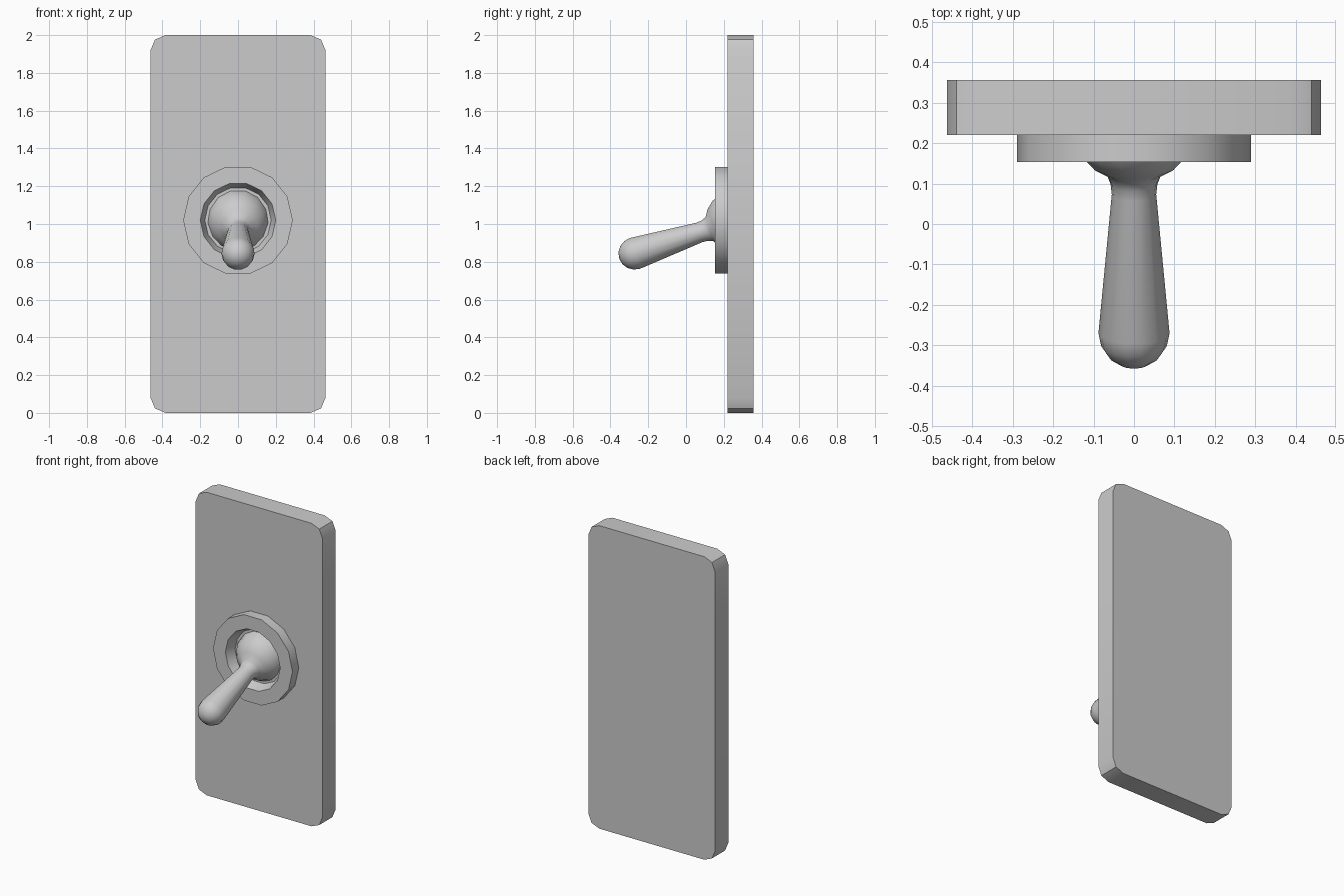
import bpy, bmesh, math
from mathutils import Matrix, Vector

if "Cube" in bpy.data.objects:
    bpy.data.objects.remove(bpy.data.objects["Cube"])

SIDES = 14
PIVOT = Vector((0, 0.27, 1.02))


def finish(bm, name, angle=35):
    bmesh.ops.remove_doubles(bm, verts=bm.verts, dist=1e-5)
    bmesh.ops.recalc_face_normals(bm, faces=bm.faces)
    me = bpy.data.meshes.new(name)
    bm.to_mesh(me)
    bm.free()
    ob = bpy.data.objects.new(name, me)
    bpy.context.collection.objects.link(ob)
    bpy.ops.object.select_all(action='DESELECT')
    ob.select_set(True)
    bpy.context.view_layer.objects.active = ob
    bpy.ops.object.shade_smooth_by_angle(angle=math.radians(angle))
    return ob


def lathe(name, profile, origin, tilt=0.0, closed=False, angle=35):
    """Revolve (radius, distance) points around an axis facing -y, tipped down by tilt."""
    mat = Matrix.Translation(origin) @ Matrix.Rotation(math.pi / 2 + tilt, 4, 'X')
    bm = bmesh.new()
    rings = []
    for r, s in profile:
        ring = []
        for i in range(SIDES):
            a = 2 * math.pi * i / SIDES
            ring.append(bm.verts.new(mat @ Vector((r * math.cos(a), r * math.sin(a), s))))
        rings.append(ring)
    pairs = list(zip(rings, rings[1:]))
    if closed:
        pairs.append((rings[-1], rings[0]))
    for a, b in pairs:
        for i in range(SIDES):
            j = (i + 1) % SIDES
            bm.faces.new((a[i], a[j], b[j], b[i]))
    if not closed:
        bm.faces.new(rings[0])
    return finish(bm, name, angle)


# Wall plate with chamfer-rounded corners
R, HW, Y0, Y1 = 0.08, 0.463, 0.22, 0.357
bm = bmesh.new()
outline = []
for k, (cx, cz) in enumerate([(HW - R, 2 - R), (R - HW, 2 - R), (R - HW, R), (HW - R, R)]):
    for step in range(3):
        a = math.radians(90 * k + 45 * step)
        outline.append(bm.verts.new((cx + R * math.cos(a), Y0, cz + R * math.sin(a))))
face = bm.faces.new(outline)
ext = bmesh.ops.extrude_face_region(bm, geom=[face], use_keep_orig=True)
bmesh.ops.translate(bm, vec=(0, Y1 - Y0, 0),
                    verts=[g for g in ext['geom'] if isinstance(g, bmesh.types.BMVert)])
finish(bm, "wall_plate", 40)

# Collar ring with a tapered opening
lathe("collar_ring",
      [(0.29, -0.002), (0.29, 0.066), (0.2, 0.066), (0.175, -0.002)],
      (0, Y0, 1.02), closed=True)

# Ball pivot, neck, tapered lever and rounded tip in one turned piece
BALL, TIP, TIP_S = 0.168, 0.088, 0.568
profile = [(BALL * 0.99, -0.025)]
profile += [(BALL * math.cos(math.radians(a)), BALL * math.sin(math.radians(a)))
            for a in (0, 16, 33, 50, 66)]
profile += [(0.058, 0.18), (0.055, 0.207)]
profile += [(TIP * math.cos(math.radians(a)), TIP_S + TIP * math.sin(math.radians(a)))
            for a in (0, 22.5, 45, 67.5, 90)]
lathe("toggle_lever", profile, PIVOT, tilt=math.radians(18), angle=50)
